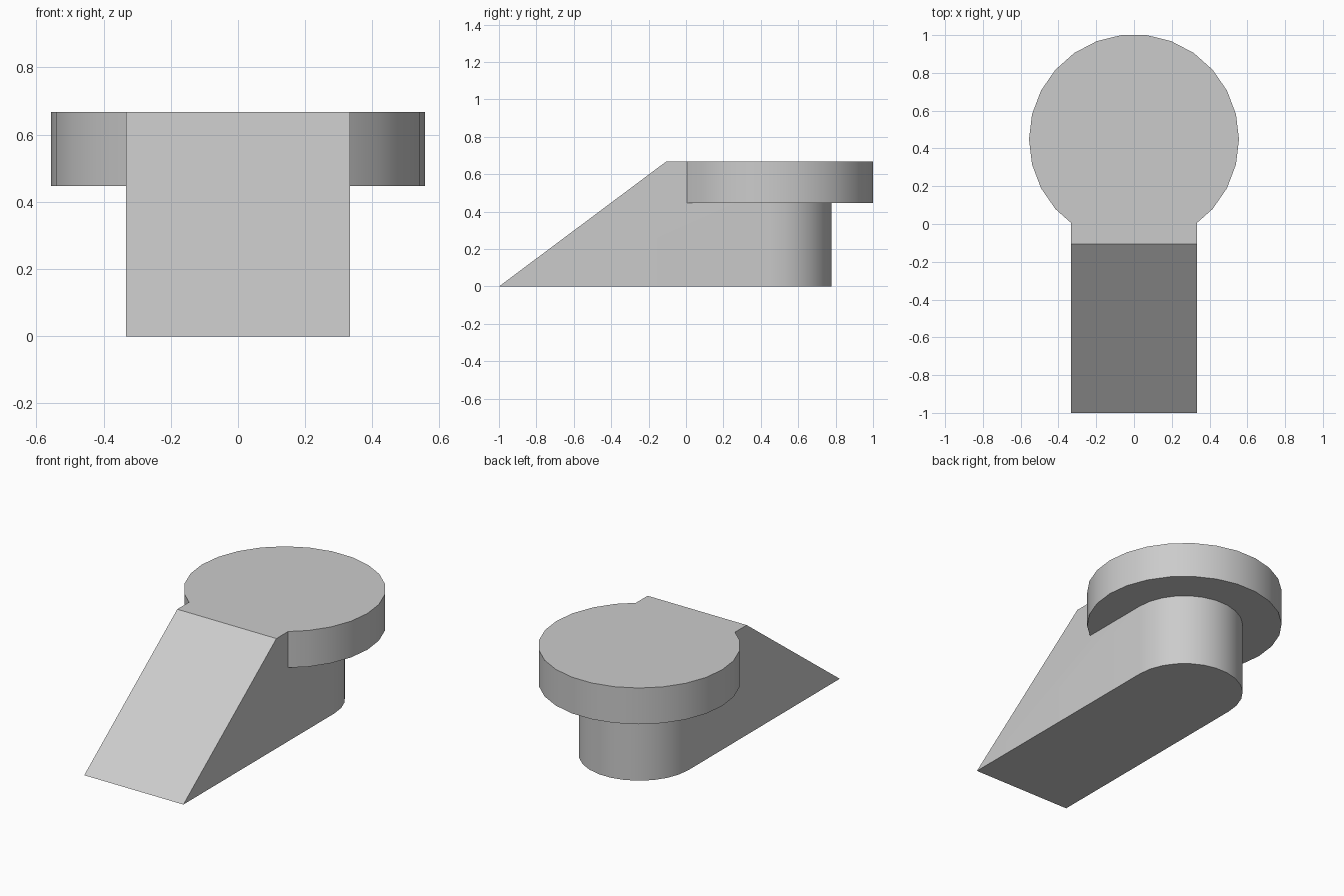
import bpy, bmesh
from math import sin, cos, pi, radians

default = bpy.data.objects.get("Cube")
if default:
    bpy.data.objects.remove(default, do_unlink=True)

SIDES = 26
CENTRE_Y = 0.448
TOP, CAP_BASE = 0.667, 0.447
HALF_WIDTH, CAP_RADIUS = 0.333, 0.556
CREST_Y = -0.107

grey = bpy.data.materials.new("light grey")
grey.use_nodes = True
colour = (0.6, 0.6, 0.6, 1)
grey.diffuse_color = colour
grey.node_tree.nodes["Principled BSDF"].inputs["Base Color"].default_value = colour


def arc(radius, steps):
    """Points anticlockwise around the cap centre, starting at +x."""
    return [(radius * cos(2 * pi * i / SIDES),
             CENTRE_Y + radius * sin(2 * pi * i / SIDES)) for i in range(steps)]


def prism(name, outline, bottom, top):
    """Extrude a flat outline upwards into a closed solid."""
    bm = bmesh.new()
    base = bm.faces.new([bm.verts.new((x, y, bottom)) for x, y in outline])
    grown = bmesh.ops.extrude_face_region(bm, geom=[base])["geom"]
    for v in grown:
        if isinstance(v, bmesh.types.BMVert):
            v.co.z = top
            # Lean the front edge back to form the ramp
            if v.co.y <= -1:
                v.co.y = CREST_Y
    bmesh.ops.recalc_face_normals(bm, faces=bm.faces)
    mesh = bpy.data.meshes.new(name)
    bm.to_mesh(mesh)
    bm.free()
    mesh.materials.append(grey)
    obj = bpy.data.objects.new(name, mesh)
    bpy.context.collection.objects.link(obj)
    return obj


# Wedge with a sloping front and a rounded back
wedge = prism("ramp_body",
              arc(HALF_WIDTH, SIDES // 2 + 1) + [(-HALF_WIDTH, -1), (HALF_WIDTH, -1)],
              0, TOP)

# Overhanging round cap, flush with the top of the wedge
cap = prism("round_cap", arc(CAP_RADIUS, SIDES), CAP_BASE, TOP)

# Fuse both into one solid
union = wedge.modifiers.new("join cap", "BOOLEAN")
union.operation = "UNION"
union.solver = "EXACT"
union.object = cap
bpy.ops.object.select_all(action="DESELECT")
wedge.select_set(True)
bpy.context.view_layer.objects.active = wedge
bpy.ops.object.modifier_apply(modifier=union.name)
bpy.data.objects.remove(cap, do_unlink=True)
bpy.ops.object.shade_smooth_by_angle(angle=radians(30))
